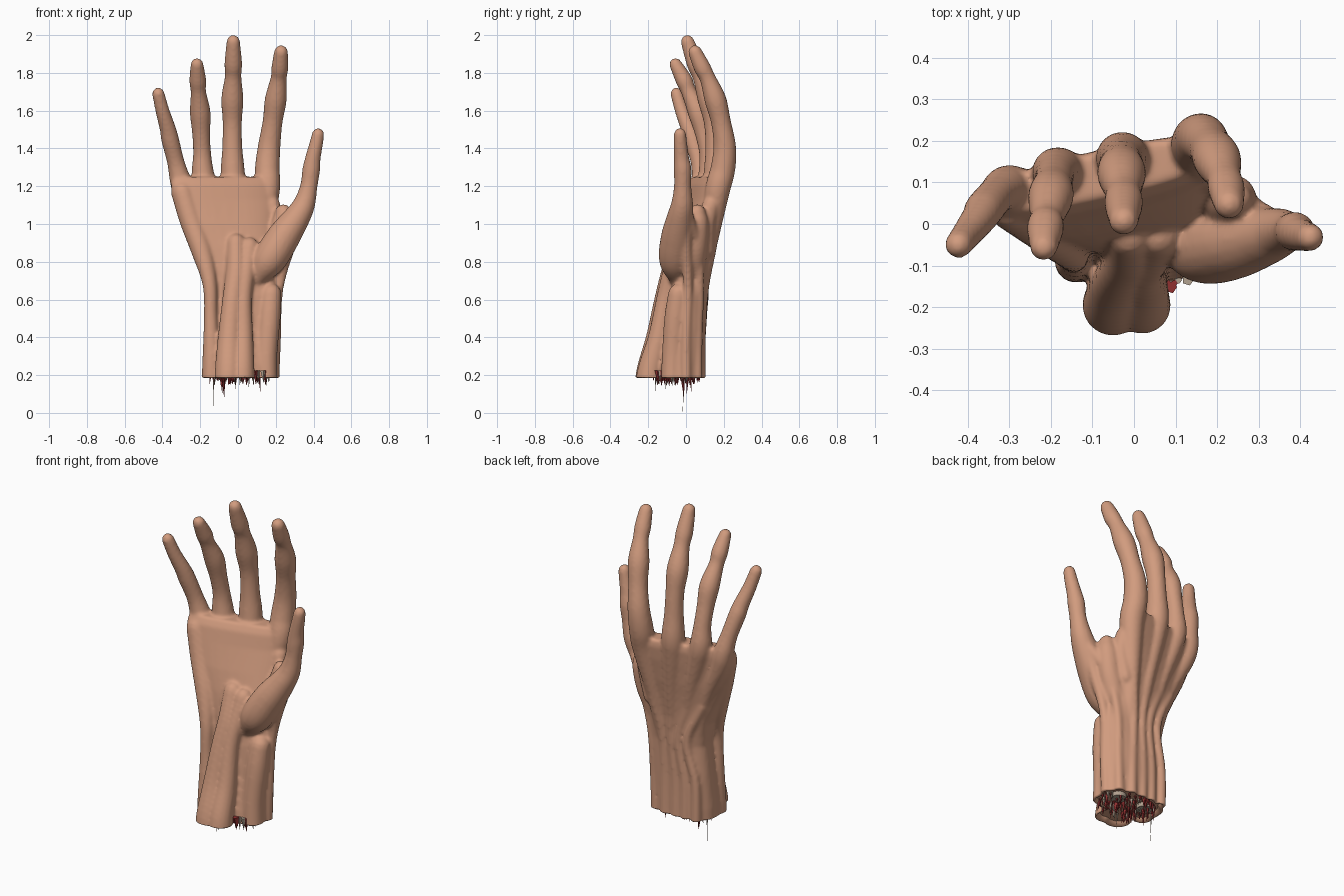
import bpy, bmesh, math, random
from mathutils import Vector

if "Cube" in bpy.data.objects:
    bpy.data.objects.remove(bpy.data.objects["Cube"])

random.seed(4)


def material(name, rgb):
    m = bpy.data.materials.new(name)
    m.diffuse_color = (*rgb, 1)
    m.use_nodes = True
    m.node_tree.nodes["Principled BSDF"].inputs["Base Color"].default_value = m.diffuse_color
    return m


skin = material("skin", (0.64, 0.33, 0.21))
red = material("flesh", (0.28, 0.03, 0.03))
bone = material("bone", (0.45, 0.36, 0.28))


def spline(pts, steps=6):
    p = [Vector(q) for q in pts]
    p = [2 * p[0] - p[1]] + p + [2 * p[-1] - p[-2]]
    out = []
    for i in range(1, len(p) - 2):
        a, b, c, d = p[i - 1:i + 3]
        for s in range(steps):
            t = s / steps
            out.append(0.5 * (2 * b + (c - a) * t + (2 * a - 5 * b + 4 * c - d) * t * t
                              + (3 * b - a - 3 * c + d) * t ** 3))
    return out + [p[-2]]


def skin_rings(bm, rings):
    n = len(rings[0])
    vs = [[bm.verts.new(c) for c in r] for r in rings]
    for a, b in zip(vs, vs[1:]):
        for i in range(n):
            bm.faces.new((a[i], a[(i + 1) % n], b[(i + 1) % n], b[i]))
    bm.faces.new(vs[0][::-1])
    bm.faces.new(vs[-1])


def limb(bm, pts, n=18):
    """Round-ended tube through (x, y, z, radius) points."""
    path = spline(pts)
    cs = [q.to_3d() for q in path]
    rs = [q[3] for q in path]
    k = len(cs)
    tan = [(cs[min(i + 1, k - 1)] - cs[max(i - 1, 0)]).normalized() for i in range(k)]
    caps = [math.radians(a) for a in (80, 55, 28)]
    stations = [(cs[0] - tan[0] * rs[0] * math.sin(a), tan[0], rs[0] * math.cos(a)) for a in caps]
    stations += list(zip(cs, tan, rs))
    stations += [(cs[-1] + tan[-1] * rs[-1] * math.sin(a), tan[-1], rs[-1] * math.cos(a))
                 for a in caps[::-1]]
    rings = []
    for c, t, r in stations:
        u = Vector((0, 1, 0)).cross(t).normalized()
        v = t.cross(u)
        rings.append([c + r * (u * math.cos(j * math.tau / n) + v * math.sin(j * math.tau / n))
                      for j in range(n)])
    skin_rings(bm, rings)


bm = bmesh.new()

# forearm and palm core: z, centre x, half x, centre y, half y, tilt across the palm
core = [(.10, .01, .195, -.03, .12, 0), (.25, .01, .195, -.02, .115, 0), (.45, .02, .19, 0, .10, 0),
        (.62, .03, .185, .01, .095, 0), (.75, .01, .19, .025, .095, .05), (.88, -.02, .22, .045, .09, .12),
        (1.0, -.05, .25, .068, .085, .18), (1.13, -.07, .275, .095, .075, .22),
        (1.21, -.075, .28, .11, .07, .22), (1.25, -.075, .27, .12, .055, .22)]
sgnpow = lambda w, e: math.copysign(abs(w) ** e, w)
rings = []
for z, cx, hx, cy, hy, tilt in core:
    ring = []
    for j in range(40):
        a = j * math.tau / 40
        dx = hx * sgnpow(math.cos(a), .75)
        ring.append(Vector((cx + dx, cy + hy * sgnpow(math.sin(a), .75) + tilt * dx, z)))
    rings.append(ring)
skin_rings(bm, rings)

# metacarpals running on into the fingers
limb(bm, [(.09, .06, .62, .045), (.12, .12, .9, .047), (.155, .165, 1.17, .066), (.155, .195, 1.29, .066),
          (.165, .205, 1.41, .060), (.183, .185, 1.54, .053), (.20, .155, 1.66, .058),
          (.215, .115, 1.77, .043), (.222, .085, 1.83, .045), (.228, .048, 1.91, .037)])
limb(bm, [(.03, .055, .62, .045), (.01, .11, .9, .045), (-.02, .145, 1.17, .062), (-.028, .158, 1.28, .064),
          (-.03, .155, 1.41, .053), (-.03, .145, 1.54, .051), (-.03, .12, 1.66, .059),
          (-.026, .078, 1.78, .044), (-.025, .05, 1.85, .047), (-.025, .008, 1.965, .036)])
limb(bm, [(-.04, .045, .62, .045), (-.09, .09, .9, .043), (-.16, .115, 1.15, .058), (-.185, .125, 1.26, .06),
          (-.19, .118, 1.37, .048), (-.195, .095, 1.48, .048), (-.20, .065, 1.59, .055),
          (-.21, .015, 1.70, .041), (-.213, -.01, 1.76, .045), (-.217, -.055, 1.845, .034)])
limb(bm, [(-.10, .03, .62, .045), (-.17, .065, .9, .045), (-.275, .08, 1.13, .056), (-.305, .085, 1.23, .056),
          (-.33, .07, 1.33, .046), (-.36, .035, 1.45, .047), (-.372, .015, 1.505, .043),
          (-.40, -.022, 1.60, .037), (-.422, -.05, 1.69, .033)])

# thumb, its ball, and the web to the index finger
limb(bm, [(.10, -.04, .72, .055), (.165, -.055, .81, .088), (.24, -.045, .93, .088), (.315, -.03, 1.04, .07),
          (.352, -.02, 1.11, .058), (.375, -.018, 1.2, .046), (.388, -.018, 1.29, .047),
          (.397, -.024, 1.35, .041), (.415, -.03, 1.43, .036), (.424, -.032, 1.475, .033)])
limb(bm, [(.16, .04, .75, .06), (.21, .05, .88, .065), (.235, .06, 1.0, .06), (.24, .06, 1.06, .045)])
limb(bm, [(.15, .11, .86, .04), (.18, .11, 1.0, .045), (.18, .13, 1.1, .045)])

# flexor tendons, wrist sides, little-finger pad and thumb tendons
limb(bm, [(-.05, -.20, .10, .075), (-.05, -.19, .22, .073), (-.045, -.15, .4, .062), (-.03, -.115, .6, .053),
          (-.01, -.075, .75, .055), (-.01, -.03, .9, .05)])
limb(bm, [(.02, -.20, .10, .07), (.02, -.19, .22, .068), (.025, -.145, .4, .056), (.025, -.11, .6, .048),
          (.04, -.075, .74, .05), (.06, -.03, .88, .05)])
limb(bm, [(-.14, -.09, .10, .05), (-.14, -.09, .25, .05), (-.145, -.085, .5, .036), (-.15, -.075, .68, .038),
          (-.19, -.03, .85, .055), (-.25, .015, 1.02, .06), (-.295, .045, 1.17, .06)])
limb(bm, [(.15, -.075, .10, .06), (.15, -.07, .3, .058), (.165, -.055, .5, .06), (.175, -.04, .63, .055)])
for x, y in ((.19, .0), (.15, .06)):
    limb(bm, [(x, y, .10, .028), (x + .01, y, .4, .028), (x + .025, y + .01, .66, .026),
              (x + .085, y, .88, .03), (.335, .0, 1.05, .035)])

# extensor ridges along the back of the wrist
for x0, x1 in ((-.12, -.17), (-.05, -.09), (.01, .01), (.08, .12)):
    limb(bm, [(x0, .075, .10, .03), (x0, .08, .4, .026), (.8 * x0 + .02, .095, .65, .026),
              (x1, .115 + .18 * x1, .88, .028)])

# fuse all the parts into one smooth skin
mesh = bpy.data.meshes.new("hand_parts")
bmesh.ops.recalc_face_normals(bm, faces=bm.faces)
bm.to_mesh(mesh)
bm.free()
parts = bpy.data.objects.new("hand_parts", mesh)
bpy.context.collection.objects.link(parts)
rm = parts.modifiers.new("fuse", 'REMESH')
rm.mode = 'VOXEL'
rm.voxel_size = 0.009
sm = parts.modifiers.new("soften", 'SMOOTH')
sm.factor, sm.iterations = 0.5, 7
fused = bpy.data.meshes.new_from_object(parts.evaluated_get(bpy.context.evaluated_depsgraph_get()))
bpy.data.objects.remove(parts)

# cut the wrist off and sink raw flesh into the stump
bm = bmesh.new()
bm.from_mesh(fused)
bmesh.ops.bisect_plane(bm, geom=bm.verts[:] + bm.edges[:] + bm.faces[:], plane_co=(0, 0, .19),
                       plane_no=(0, 0, 1), clear_inner=True)
loop = [e for e in bm.edges if e.is_boundary]
for scale, dz in ((.95, -.006), (.9, .025)):
    ext = bmesh.ops.extrude_edge_only(bm, edges=loop)["geom"]
    loop = [e for e in ext if isinstance(e, bmesh.types.BMEdge) and e.is_boundary]
    for v in {v for e in loop for v in e.verts}:
        v.co = Vector((v.co.x * scale, (v.co.y + .06) * scale - .06, v.co.z + dz))
fill = bmesh.ops.triangle_fill(bm, edges=loop, use_beauty=True)["geom"]
bmesh.ops.recalc_face_normals(bm, faces=bm.faces)
for f in bm.faces:
    f.smooth = True
for f in fill:
    if isinstance(f, bmesh.types.BMFace):
        f.material_index = 1
        f.smooth = False
hand_mesh = bpy.data.meshes.new("hand")
bm.to_mesh(hand_mesh)
bm.free()
hand_mesh.materials.clear()
hand_mesh.materials.append(skin)
hand_mesh.materials.append(red)
bpy.context.collection.objects.link(bpy.data.objects.new("hand", hand_mesh))


def shreds(name, mat, count, extra=()):
    """Cluster of thin ragged cones hanging from the stump."""
    bm = bmesh.new()
    items = []
    for _ in range(count):
        a, r = random.uniform(0, math.tau), math.sqrt(random.random())
        items.append((.01 + .165 * r * math.cos(a), -.05 + .125 * r * math.sin(a),
                      random.uniform(.006, .016), .19 - random.uniform(-.01, .05)))
    for x, y, r, z in items + list(extra):
        top = [bm.verts.new((x + r * math.cos(k * math.tau / 5), y + r * math.sin(k * math.tau / 5), .225))
               for k in range(5)]
        tip = bm.verts.new((x + random.uniform(-.01, .01), y + random.uniform(-.01, .01), z))
        bm.faces.new(top)
        for k in range(5):
            bm.faces.new((top[k], tip, top[(k + 1) % 5]))
    bmesh.ops.recalc_face_normals(bm, faces=bm.faces)
    me = bpy.data.meshes.new(name)
    bm.to_mesh(me)
    bm.free()
    me.materials.append(mat)
    bpy.context.collection.objects.link(bpy.data.objects.new(name, me))


# torn flesh, loose sinews and the two bone ends
shreds("torn_flesh", red, 110, [(-.08, -.02, .016, .08), (-.09, .01, .012, .10), (.11, .02, .01, .11)])
shreds("loose_sinews", bone, 35, [(-.13, -.01, .005, .0), (.06, -.1, .006, .12), (-.02, -.16, .006, .11)])
for i, x in enumerate((-.08, .10)):
    bpy.ops.mesh.primitive_cylinder_add(vertices=16, radius=.042, depth=.06, location=(x, -.01, .215))
    stub = bpy.context.object
    stub.name = f"bone_end_{i + 1}"
    stub.data.materials.append(bone)
    bpy.ops.object.shade_smooth_by_angle()
